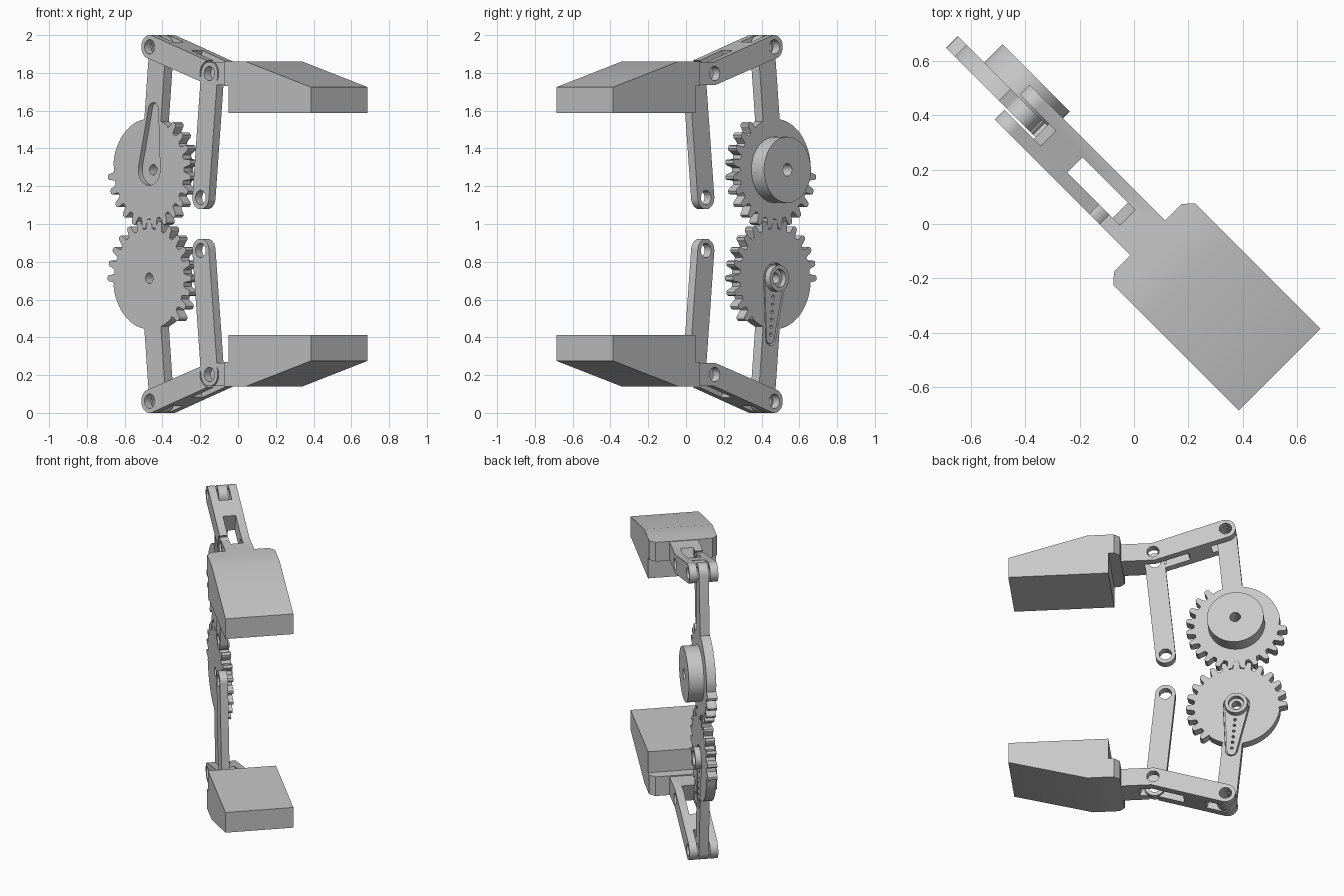
import bpy, bmesh
from math import sin, cos, asin, atan2, hypot, radians, pi
from mathutils import Matrix

cube = bpy.data.objects.get("Cube")
if cube:
    bpy.data.objects.remove(cube, do_unlink=True)

grey = bpy.data.materials.new("light grey plastic")
grey.use_nodes = True
grey.diffuse_color = (0.58, 0.58, 0.58, 1)
grey.node_tree.nodes["Principled BSDF"].inputs["Base Color"].default_value = (0.58, 0.58, 0.58, 1)

# The mechanism lies in a vertical plane turned by 45 degrees.
TURN = Matrix.Rotation(radians(-45), 4, 'Z')

# Joints as (along, outward from mid height)
GEAR, ELBOW = (-0.635, 0.287), (-0.572, 0.938)
WRIST, PIVOT = (-0.125, 0.797), (-0.19, 0.14)
THICK, ROD, PIN = 0.03, 0.062, 0.038


def arc(c, r, a0, a1, n=20):
    """Points on an arc, angles in radians."""
    return [(c[0] + r * cos(a0 + (a1 - a0) * i / n),
             c[1] + r * sin(a0 + (a1 - a0) * i / n)) for i in range(n + 1)]


def circle(c, r, n=40):
    return arc(c, r, 0, 2 * pi, n)[:-1]


def stadium(p, q, r0, r1):
    """Two circles joined by their tangents."""
    dx, dy = q[0] - p[0], q[1] - p[1]
    a, phi = atan2(dy, dx), asin((r0 - r1) / hypot(dx, dy))
    return (arc(q, r1, a - pi / 2 + phi, a + pi / 2 - phi)
            + arc(p, r0, a + pi / 2 - phi, a + 1.5 * pi + phi))


def toward(p, q, d, side=0):
    """Point at distance d from p toward q, shifted sideways."""
    dx, dy = q[0] - p[0], q[1] - p[1]
    n = hypot(dx, dy)
    return (p[0] + (dx * d - dy * side) / n, p[1] + (dy * d + dx * side) / n)


def finish(name, bm):
    bmesh.ops.recalc_face_normals(bm, faces=bm.faces)
    me = bpy.data.meshes.new(name)
    bm.to_mesh(me)
    bm.free()
    me.transform(TURN)
    me.materials.append(grey)
    ob = bpy.data.objects.new(name, me)
    bpy.context.collection.objects.link(ob)
    return ob


def extrude(name, points, vector):
    bm = bmesh.new()
    face = bm.faces.new([bm.verts.new(p) for p in points])
    ext = bmesh.ops.extrude_face_region(bm, geom=[face])
    verts = [v for v in ext["geom"] if isinstance(v, bmesh.types.BMVert)]
    bmesh.ops.translate(bm, verts=verts, vec=vector)
    return finish(name, bm)


def plate(name, s, outline, v0, v1):
    """Outline in the mechanism plane, given thickness across it."""
    return extrude(name, [(u, v0, 1 + s * w) for u, w in outline], (0, v1 - v0, 0))


def cut(ob, s, cutters):
    """Subtract outlines from a part, then shade it."""
    tools = []
    for outline, v0, v1 in cutters:
        tool = plate("cutter", s, outline, v0, v1)
        tool.hide_render = True
        mod = ob.modifiers.new("cut", 'BOOLEAN')
        mod.operation, mod.solver, mod.object = 'DIFFERENCE', 'EXACT', tool
        tools.append(tool)
    if tools:
        deps = bpy.context.evaluated_depsgraph_get()
        me = bpy.data.meshes.new_from_object(ob.evaluated_get(deps))
        ob.modifiers.clear()
        ob.data = me
        for tool in tools:
            bpy.data.objects.remove(tool, do_unlink=True)
    ob.data.shade_smooth()
    ob.data.set_sharp_from_angle(angle=radians(30))


def gear_outline(phase):
    """Toothed sector, plain rim and the crank arm as one outline."""
    tooth = [(-5.2, 0.262), (-3.7, 0.283), (-3, 0.303), (-1.5, 0.312)]
    tooth += [(-a, r) for a, r in reversed(tooth)]
    pts = []
    for k in range(16):
        for da, r in tooth:
            a = radians(180 + phase + 15 * k + da)
            pts.append((GEAR[0] + r * cos(a), GEAR[1] + r * sin(a)))
    lean = atan2(ELBOW[1] - GEAR[1], ELBOW[0] - GEAR[0])
    half = asin(ROD / 0.27)
    pts += arc(GEAR, 0.27, radians(53 + phase), lean - half, 6)
    pts += arc(ELBOW, ROD, lean - pi / 2, lean + pi / 2)
    pts += arc(GEAR, 0.27, lean + half, radians(172), 16)
    return pts


horn_end = toward(GEAR, ELBOW, 0.32)
horn_recess = stadium(GEAR, horn_end, 0.082, 0.037)

for s, side in ((1, "upper"), (-1, "lower")):
    upper = s > 0
    # Gear with crank arm and a pocket for the servo horn
    gear = plate(side + "_gear_crank", s, gear_outline(7.5 if upper else 0), -THICK, THICK)
    pocket = (horn_recess, -0.05, 0) if upper else (horn_recess, 0.005, 0.05)
    cut(gear, s, [(circle(GEAR, 0.028), -0.1, 0.1), (circle(ELBOW, PIN), -0.1, 0.1), pocket])

    # Outer arm: rounded end, bend at the wrist, straight neck
    lean = atan2(ELBOW[1] - WRIST[1], ELBOW[0] - WRIST[0])
    outline = [(0.09, WRIST[1] - 0.06), (0.09, WRIST[1] + 0.06),
               (WRIST[0] + 0.009, WRIST[1] + 0.06)]
    outline += arc(ELBOW, ROD, lean - pi / 2, lean + pi / 2)
    outline += [(WRIST[0] - 0.009, WRIST[1] - 0.06)]
    arm = plate(side + "_outer_arm", s, outline, -0.09, 0.09)
    slots = [[toward(WRIST, ELBOW, d, h) for d, h in
              ((a, -0.12), (b, -0.12), (b, 0.12), (a, 0.12))]
             for a, b in ((-0.07, 0.21), (0.355, 0.6))]
    cut(arm, s, [(slot, -0.04, 0.04) for slot in slots]
        + [(circle(WRIST, 0.07), -0.12, -0.035),
           (circle(WRIST, PIN), -0.2, 0.2), (circle(ELBOW, PIN), -0.2, 0.2)])

    # Parallel link on the front side
    link = plate(side + "_parallel_link", s, stadium(PIVOT, WRIST, ROD, ROD), -0.09, -0.04)
    cut(link, s, [(circle(p, PIN), -0.2, 0.2) for p in (PIVOT, WRIST)])

    # Jaw: tapered block and the chamfered block behind it
    jaw = plate(side + "_jaw", s, [(0.14, 0.588), (0.757, 0.588), (0.757, 0.725),
                                   (0.27, 0.86), (0.14, 0.86)], -0.212, 0.212)
    cut(jaw, s, [])
    plan = [(0.14, 0.212), (0.106, 0.212), (0.072, 0.177)]
    plan += [(u, -v) for u, v in reversed(plan)]
    back = extrude(side + "_jaw_back", [(u, v, 1 + s * 0.73) for u, v in plan], (0, 0, s * 0.13))
    cut(back, s, [])

# Round boss on the back of the upper gear
boss = plate("upper_gear_boss", 1, circle(GEAR, 0.175, 64), THICK - 0.005, 0.125)
cut(boss, 1, [(circle(GEAR, 0.033), -0.1, 0.2)])

# Servo horn with a row of screw holes, and its hub
horn = plate("servo_horn", -1, stadium(GEAR, horn_end, 0.074, 0.029), 0.005, 0.028)
holes = [(circle(toward(GEAR, ELBOW, 0.1 + 0.04 * i), 0.009, 12), 0, 0.1) for i in range(6)]
cut(horn, -1, holes + [(circle(GEAR, 0.028), -0.1, 0.1)])
hub = plate("servo_hub", -1, circle(GEAR, 0.07), 0.02, 0.065)
cut(hub, -1, [(circle(GEAR, 0.048), 0.035, 0.1), (circle(GEAR, 0.028), -0.1, 0.1)])
